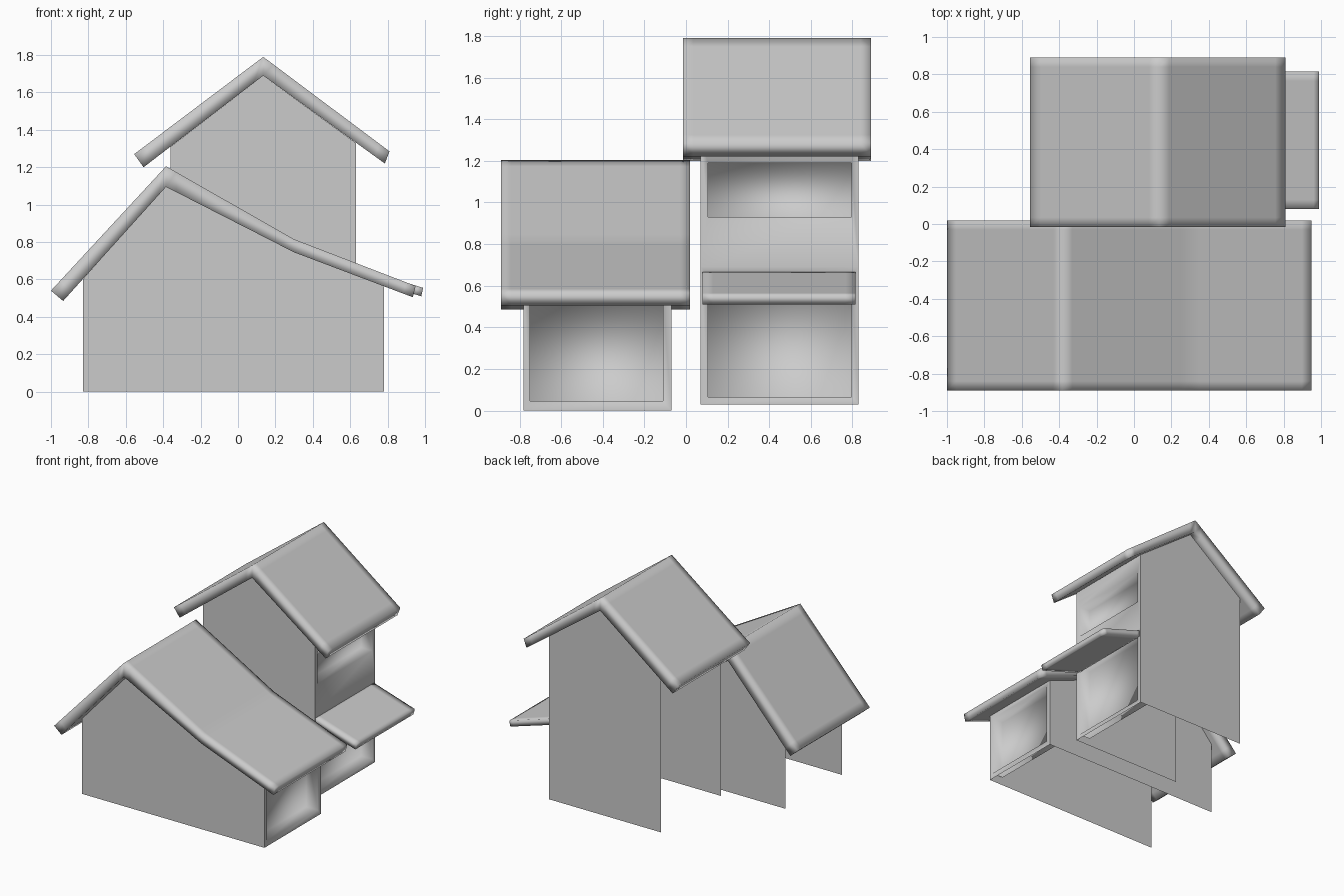
import bpy
import bmesh

if "Cube" in bpy.data.objects:
    bpy.data.objects.remove(bpy.data.objects["Cube"])

def make(name, verts, faces, smooth=False, recalc=False):
    me = bpy.data.meshes.new(name)
    me.from_pydata(verts, [], faces)
    me.update()
    for p in me.polygons:
        p.use_smooth = smooth
    ob = bpy.data.objects.new(name, me)
    bpy.context.collection.objects.link(ob)
    if recalc:
        bm = bmesh.new()
        bm.from_mesh(me)
        bmesh.ops.recalc_face_normals(bm, faces=bm.faces)
        bm.to_mesh(me)
        bm.free()
    return ob

def support(pts):
    """Add support points near both ends of every segment."""
    out = []
    for a, b in zip(pts, pts[1:]):
        mix = lambda t: (a[0] + (b[0] - a[0]) * t, a[1] + (b[1] - a[1]) * t)
        out += [a, mix(0.08), mix(0.92)]
    return out + [pts[-1]]

def slab(name, top, bottom, ys):
    """Roof slab: top and bottom lines (x, z) swept along y."""
    top, bottom = support(top), support(bottom)
    loop = top + bottom[::-1]
    n, m = len(loop), len(top)
    rows = [ys[0], ys[0] + 0.05, ys[1] - 0.05, ys[1]]
    verts = [(x, y, z) for y in rows for x, z in loop]
    faces = [(j * n + i, j * n + (i + 1) % n, (j + 1) * n + (i + 1) % n, (j + 1) * n + i)
             for j in range(len(rows) - 1) for i in range(n)]
    for i in range(m - 1):
        q = (i, i + 1, n - 2 - i, n - 1 - i)
        faces.append(q[::-1])
        faces.append(tuple((len(rows) - 1) * n + k for k in q))
    return make(name, verts, faces, True, True)

def gables(name, profile, ys):
    """Two thin gable walls; the left side and underside stay open."""
    n = len(profile)
    verts = [(x, y, z) for y in ys for x, z in profile]
    return make(name, verts, [tuple(range(n)), tuple(range(2 * n - 1, n - 1, -1))])

def side_panel(name, x, depth, ys, zs, inner_y, inner_z):
    """Framed right wall with a recessed panel."""
    def ring(px, y, z):
        return [(px, y[0], z[0]), (px, y[1], z[0]), (px, y[1], z[1]), (px, y[0], z[1])]
    verts = ring(x, ys, zs) + ring(x, inner_y, inner_z) + ring(x - depth, inner_y, inner_z)
    faces = [(r + i, r + (i + 1) % 4, r + 4 + (i + 1) % 4, r + 4 + i)
             for r in (0, 4) for i in range(4)]
    faces.append((8, 9, 10, 11))
    return make(name, verts, faces, True)

# Front house: walls, recessed side, long kinked roof
gables("front_house_gables",
       [(-0.83, 0), (0.78, 0), (0.78, 0.57), (0.3, 0.75), (-0.385, 1.1), (-0.83, 0.6)],
       (-0.78, -0.07))
side_panel("front_house_side", 0.78, 0.1, (-0.78, -0.07), (0, 0.57),
           (-0.75, -0.11), (0.045, 0.53))
slab("front_house_roof",
     [(-1.0, 0.54), (-0.385, 1.205), (0.3, 0.815), (0.95, 0.565)],
     [(-0.935, 0.485), (-0.385, 1.095), (0.3, 0.745), (0.935, 0.505)], (-0.89, 0.02))

# Rear house: taller walls, steep roof
gables("rear_house_gables",
       [(-0.36, 0.03), (0.63, 0.03), (0.63, 1.33), (0.135, 1.69), (-0.36, 1.31)],
       (0.07, 0.83))
slab("rear_house_roof",
     [(-0.555, 1.27), (0.135, 1.79), (0.81, 1.285)],
     [(-0.505, 1.2), (0.135, 1.69), (0.785, 1.22)], (-0.015, 0.89))

# Rear side wall: recessed ground floor, flush band above the awning, recessed upper floor
for floor, zs, inner_z in (("lower", (0.03, 0.69), (0.065, 0.655)),
                           ("upper", (0.69, 1.33), (0.93, 1.19))):
    side_panel("rear_house_side_" + floor, 0.63, 0.1, (0.07, 0.83), zs,
               (0.105, 0.795), inner_z)

# Awning over the ground floor of the rear house
slab("awning", [(0.62, 0.67), (0.99, 0.555)], [(0.62, 0.62), (0.98, 0.51)], (0.08, 0.815))
